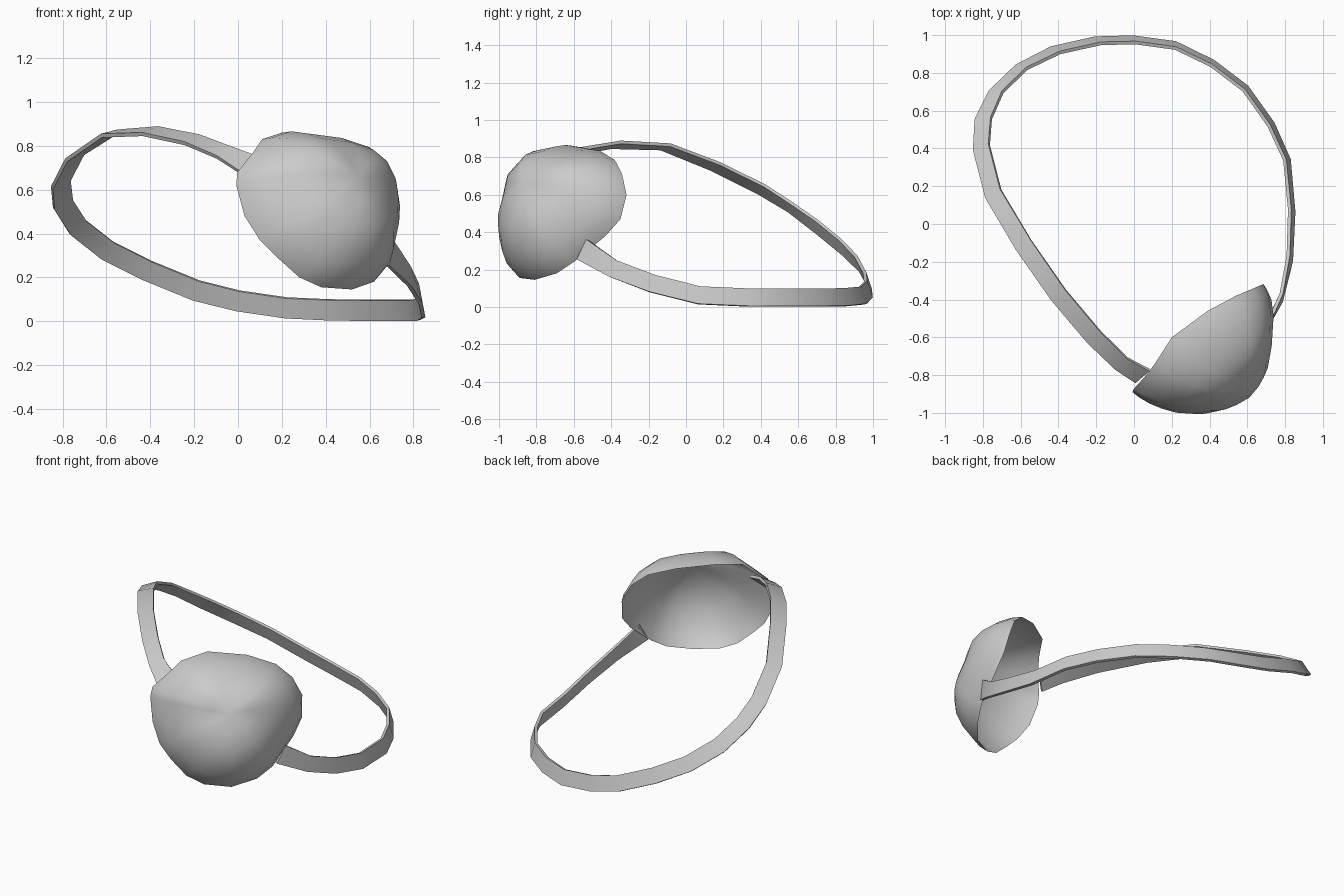
import bpy, bmesh, math
from mathutils import Vector

if "Cube" in bpy.data.objects:
    bpy.data.objects.remove(bpy.data.objects["Cube"])


def add_mesh(name, verts, faces):
    me = bpy.data.meshes.new(name)
    me.from_pydata(verts, [], faces)
    bm = bmesh.new()
    bm.from_mesh(me)
    bmesh.ops.recalc_face_normals(bm, faces=bm.faces)
    bm.to_mesh(me)
    bm.free()
    ob = bpy.data.objects.new(name, me)
    bpy.context.collection.objects.link(ob)
    bpy.ops.object.select_all(action='DESELECT')
    ob.select_set(True)
    bpy.context.view_layer.objects.active = ob
    bpy.ops.object.shade_smooth_by_angle(angle=math.radians(40))
    return ob


# Strap: centre line (x, y, z) and inward lean of the band in degrees
path = [
    (.045, -.805, .715, 50), (-.065, -.74, .77, 62), (-.21, -.60, .828, 70),
    (-.40, -.375, .867, 73), (-.585, -.11, .856, 78), (-.745, .16, .75, 70),
    (-.808, .405, .628, 62), (-.798, .555, .535, 55), (-.73, .70, .428, 36),
    (-.595, .83, .322, 27), (-.415, .92, .232, 24), (-.19, .97, .14, 20),
    (0, .975, .093, 18), (.22, .945, .061, 17), (.415, .85, .052, 15),
    (.59, .717, .05, 15), (.725, .527, .05, 15), (.81, .34, .05, 14),
    (.835, .07, .062, 13), (.825, -.18, .125, 12), (.78, -.39, .205, 8),
    (.695, -.555, .308, 0)]
pts = [Vector(p[:3]) for p in path]
n = len(pts)
verts, faces = [], []
for i, p in enumerate(pts):
    t = (pts[min(i + 1, n - 1)] - pts[max(i - 1, 0)]).normalized()
    inward = Vector((t.y, -t.x, 0)).normalized()
    lean = math.radians(path[i][3])
    w = inward.cross(t) * math.cos(lean) + inward * math.sin(lean)
    d = t.cross(w).normalized() * .009
    w = w * (.06 if i in (0, n - 1) else .048)
    verts += [p - w - d, p + w - d, p + w + d, p - w + d]
    if i:
        a, b = 4 * i - 4, 4 * i
        faces += [(a + k, a + (k + 1) % 4, b + (k + 1) % 4, b + k) for k in range(4)]
faces += [(0, 1, 2, 3), tuple(4 * n - 4 + k for k in range(4))]
add_mesh("strap", verts, faces)

# Patch: rim outline, domed outward in shrinking rings
rim = [(-.008, -.89, .62), (.03, -.92, .48), (.1, -.95, .37), (.18, -.95, .29),
       (.28, -.93, .2), (.38, -.89, .155), (.52, -.81, .145), (.62, -.69, .18),
       (.67, -.60, .24), (.70, -.43, .38), (.705, -.35, .47), (.685, -.318, .6),
       (.63, -.342, .71), (.54, -.38, .785), (.39, -.46, .835), (.2, -.60, .86),
       (.11, -.74, .83), (.065, -.80, .765), (-.003, -.875, .68)]
normal = Vector((.571, -.682, .457))
edge = [Vector(p) for p in rim]
centre = Vector((.35, -.65, .55))
shift = Vector((.1, -.04, -.12))   # the bulge sits slightly low and outward
rings = [(1, 0), (.96, .055), (.85, .13), (.69, .205), (.5, .262), (.26, .298)]
m = len(rim)
verts = [centre + (e - centre) * s + (normal + shift) * h for s, h in rings for e in edge]
faces = [(r * m + k, r * m + (k + 1) % m, (r + 1) * m + (k + 1) % m, (r + 1) * m + k)
         for r in range(len(rings) - 1) for k in range(m)]
verts.append(centre + (normal + shift) * .308)
last = (len(rings) - 1) * m
faces += [(last + k, last + (k + 1) % m, len(verts) - 1) for k in range(m)]
add_mesh("eye_patch", verts, faces)
